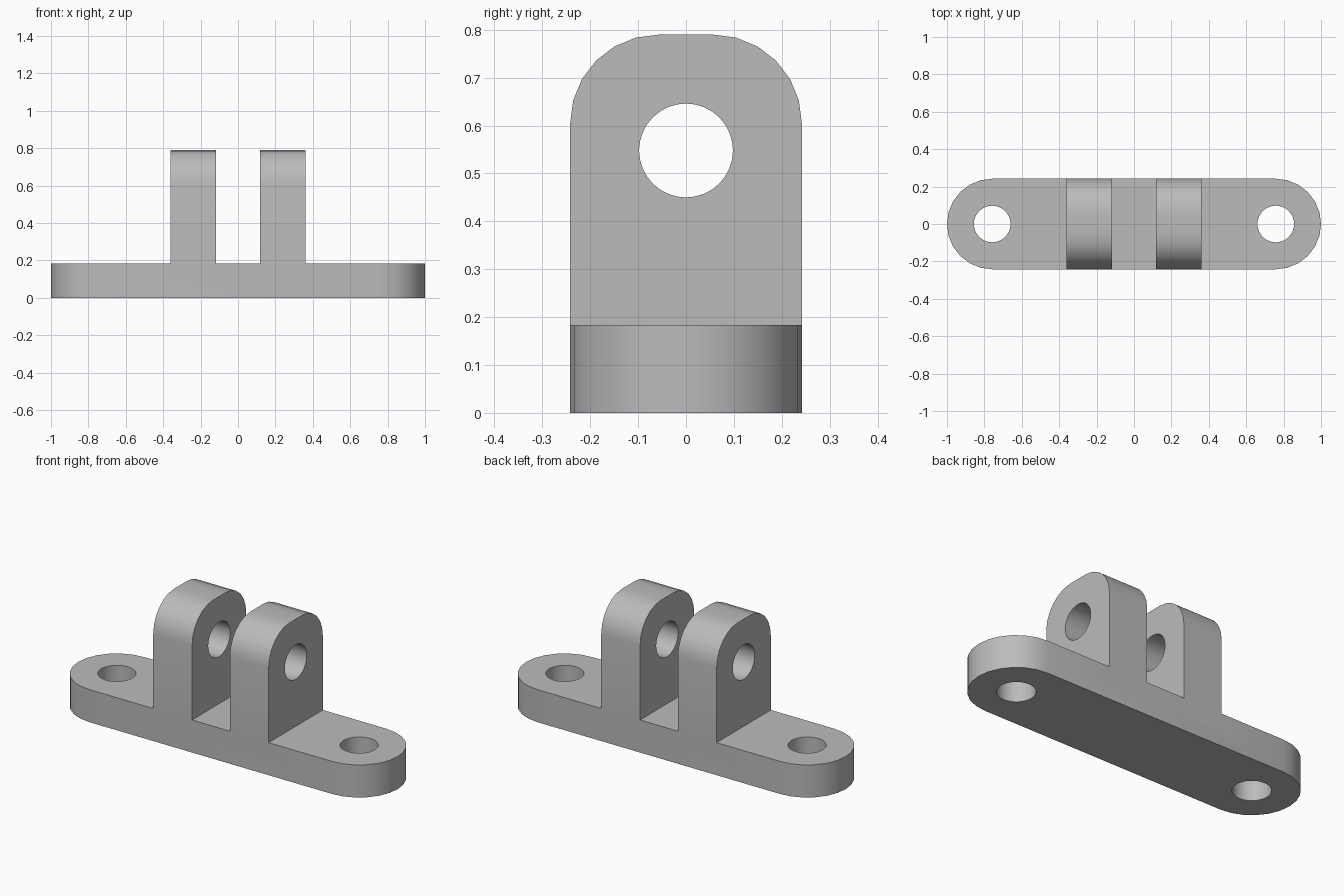
import bpy, bmesh
from math import cos, sin, pi, radians
from mathutils import Vector

cube = bpy.data.objects.get("Cube")
if cube:
    bpy.data.objects.remove(cube, do_unlink=True)

HALF_W = 0.242            # half depth of base and lugs
BASE_H = 0.184            # base plate thickness
BOLT_X = 1 - HALF_W       # bolt hole centre
LUG_IN, LUG_OUT = 0.118, 0.361
LUG_TOP, LUG_R = 0.79, 0.185
PIN_Z, HOLE_R = 0.548, 0.098

grey = bpy.data.materials.new("plain grey")
grey.use_nodes = True
colour = (0.5, 0.5, 0.5, 1)
grey.diffuse_color = colour
grey.node_tree.nodes["Principled BSDF"].inputs["Base Color"].default_value = colour


def arc(cu, cv, r, start, end, steps):
    angles = [radians(start + (end - start) * i / steps) for i in range(steps + 1)]
    return [(cu + r * cos(a), cv + r * sin(a)) for a in angles]


def prism(name, outline, place, direction):
    """Extrude a flat outline, placed in space by a function, along a vector."""
    bm = bmesh.new()
    face = bm.faces.new([bm.verts.new(place(u, v)) for u, v in outline])
    new = bmesh.ops.extrude_face_region(bm, geom=[face])["geom"]
    bmesh.ops.translate(bm, vec=Vector(direction),
                        verts=[g for g in new if isinstance(g, bmesh.types.BMVert)])
    bmesh.ops.recalc_face_normals(bm, faces=bm.faces)
    mesh = bpy.data.meshes.new(name)
    bm.to_mesh(mesh)
    bm.free()
    mesh.materials.append(grey)
    obj = bpy.data.objects.new(name, mesh)
    bpy.context.collection.objects.link(obj)
    return obj


def combine(body, tool, operation):
    mod = body.modifiers.new(tool.name, "BOOLEAN")
    mod.object, mod.operation, mod.solver = tool, operation, "EXACT"
    bpy.context.view_layer.objects.active = body
    bpy.ops.object.modifier_apply(modifier=mod.name)
    bpy.data.objects.remove(tool, do_unlink=True)


# Round-ended base plate
stadium = arc(BOLT_X, 0, HALF_W, -90, 90, 12) + arc(-BOLT_X, 0, HALF_W, 90, 270, 12)
bracket = prism("clevis_bracket", stadium, lambda u, v: (u, v, 0), (0, 0, BASE_H))

# Two upright lugs with rounded top corners
cy, cz = HALF_W - LUG_R, LUG_TOP - LUG_R
lug_shape = ([(-HALF_W, BASE_H / 2), (HALF_W, BASE_H / 2)]
             + arc(cy, cz, LUG_R, 0, 90, 6) + arc(-cy, cz, LUG_R, 90, 180, 6))
for x in (LUG_IN, -LUG_OUT):
    lug = prism("lug", lug_shape, lambda u, v: (x, u, v), (LUG_OUT - LUG_IN, 0, 0))
    combine(bracket, lug, "UNION")

# Vertical bolt holes through the base
for x in (BOLT_X, -BOLT_X):
    circle = arc(x, 0, HOLE_R, 0, 360, 32)[:-1]
    combine(bracket, prism("bolt_hole", circle, lambda u, v: (u, v, -0.1), (0, 0, 0.5)),
            "DIFFERENCE")

# Pin hole through both lugs
circle = arc(0, PIN_Z, HOLE_R, 0, 360, 32)[:-1]
combine(bracket, prism("pin_hole", circle, lambda u, v: (-0.5, u, v), (1, 0, 0)),
        "DIFFERENCE")

# Smooth the curved walls, keep the corners crisp
bpy.ops.object.select_all(action="DESELECT")
bracket.select_set(True)
bpy.context.view_layer.objects.active = bracket
bpy.ops.object.shade_smooth_by_angle(angle=radians(30))
